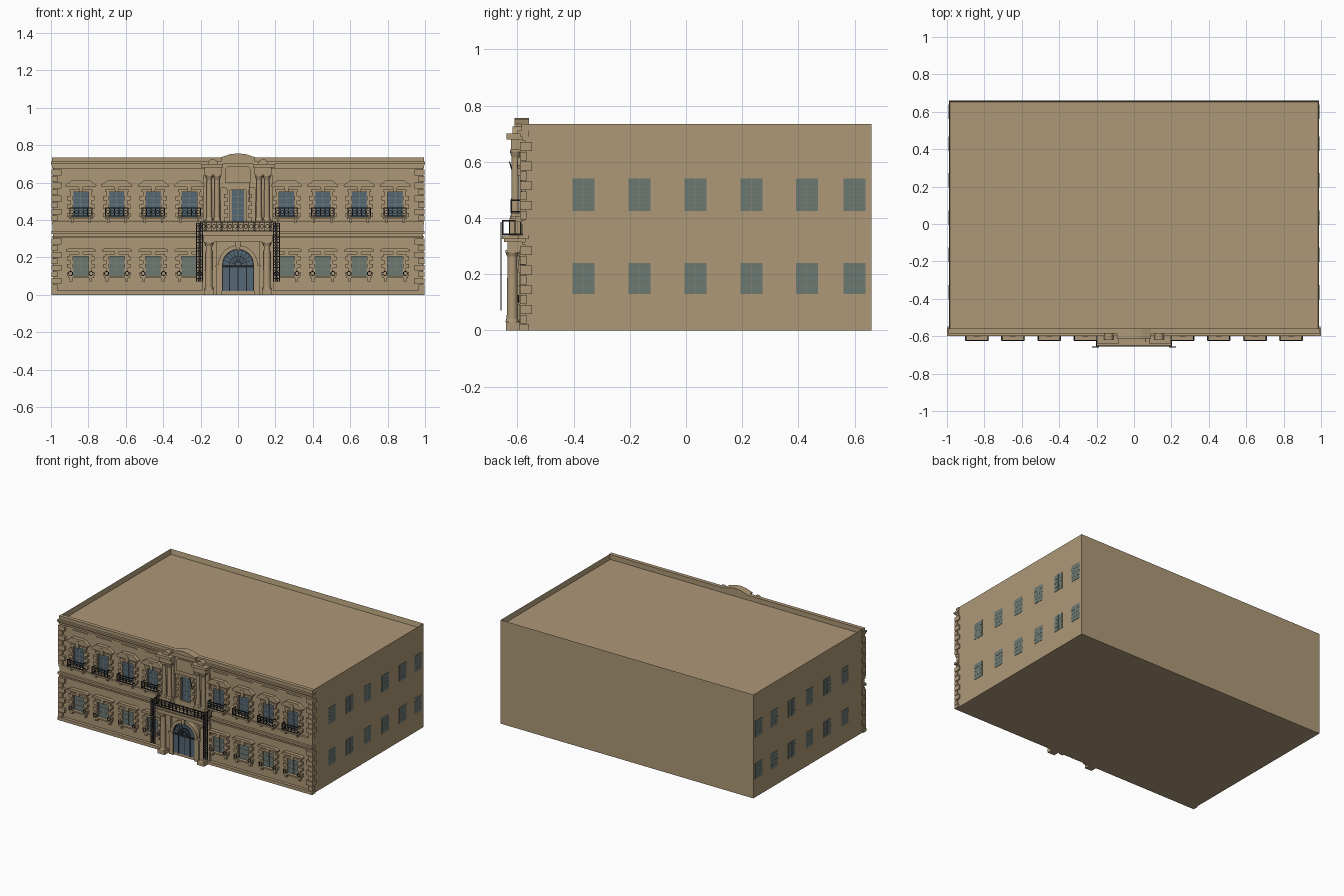
import bpy
import bmesh
from math import pi, cos, sin
from mathutils import Matrix

if "Cube" in bpy.data.objects:
    bpy.data.objects.remove(bpy.data.objects["Cube"])


def material(name, rgb):
    m = bpy.data.materials.new(name)
    m.use_nodes = True
    m.diffuse_color = (*rgb, 1)
    m.node_tree.nodes["Principled BSDF"].inputs["Base Color"].default_value = (*rgb, 1)
    return m


STONE = material("sandstone", (0.42, 0.315, 0.185))
GREEN = material("grey green glass", (0.145, 0.19, 0.17))
BLUE = material("blue glass", (0.09, 0.14, 0.18))
IRON = material("black iron", (0.018, 0.018, 0.022))
FRAME = material("window bars", (0.22, 0.22, 0.18))


class Part:
    """A named object gathered from simple solids."""

    def __init__(self, name, mat):
        self.name, self.mat, self.bm = name, mat, bmesh.new()

    def box(self, x0, x1, y0, y1, z0, z1):
        m = Matrix.Translation(((x0 + x1) / 2, (y0 + y1) / 2, (z0 + z1) / 2))
        m = m @ Matrix.Diagonal((abs(x1 - x0), abs(y1 - y0), abs(z1 - z0), 1))
        return bmesh.ops.create_cube(self.bm, size=1, matrix=m)["verts"]

    def prism(self, pts, y0, y1):
        a = [self.bm.verts.new((x, y0, z)) for x, z in pts]
        b = [self.bm.verts.new((x, y1, z)) for x, z in pts]
        self.bm.faces.new(a)
        self.bm.faces.new(b[::-1])
        for i in range(len(pts)):
            j = (i + 1) % len(pts)
            self.bm.faces.new((a[j], a[i], b[i], b[j]))

    def arc(self, cx, cz, r0, r1, y0, y1, a0=0, a1=2 * pi, n=10):
        for i in range(n):
            t, u = (a0 + (a1 - a0) * k / n for k in (i, i + 1))
            self.prism([(cx + r * cos(w), cz + r * sin(w))
                        for r, w in ((r0, t), (r1, t), (r1, u), (r0, u))], y0, y1)

    def turned(self, x, y, z0, z1, r0, r1, seg=16):
        m = Matrix.Translation((x, y, (z0 + z1) / 2))
        vs = bmesh.ops.create_cone(self.bm, cap_ends=True, segments=seg, radius1=r0,
                                   radius2=r1, depth=z1 - z0, matrix=m)["verts"]
        for f in {f for v in vs for f in v.link_faces}:
            f.smooth = len(f.verts) == 4

    def done(self):
        bmesh.ops.recalc_face_normals(self.bm, faces=self.bm.faces)
        me = bpy.data.meshes.new(self.name)
        self.bm.to_mesh(me)
        self.bm.free()
        me.materials.append(self.mat)
        ob = bpy.data.objects.new(self.name, me)
        bpy.context.collection.objects.link(ob)


WALL = -0.573
SIDES = (-1, 1)

# Main block with sunken roof
body = Part("main_block", STONE)
body.box(-0.99, 0.99, WALL, 0.66, 0, 0.735)
body.bm.faces.ensure_lookup_table()
top = max(body.bm.faces, key=lambda f: f.calc_center_median().z)
bmesh.ops.inset_region(body.bm, faces=[top], thickness=0.01)
bmesh.ops.translate(body.bm, verts=top.verts, vec=(0, 0, -0.035))
body.done()

# Plinth, string courses and cornice
bands = Part("facade_mouldings", STONE)
for z0, z1, d in ((0, 0.022, 0.022), (0.305, 0.315, 0.01), (0.325, 0.34, 0.024),
                  (0.34, 0.375, 0.008), (0.375, 0.392, 0.014), (0.675, 0.69, 0.01),
                  (0.69, 0.7, 0.018), (0.7, 0.712, 0.027), (0.712, 0.735, 0.012)):
    bands.box(-0.99 - d / 3, 0.99 + d / 3, WALL - d, WALL + 0.015, z0, z1)
bands.done()

# Alternating corner stones
quoins = Part("corner_quoins", STONE)
for base, count in ((0.024, 8), (0.394, 8)):
    for i in range(count):
        w = 0.045 if i % 2 else 0.025
        z = base + i * 0.035
        for s in SIDES:
            quoins.box(s * (0.99 - w), s * 0.998, WALL - 0.018, WALL - 0.02 + w, z, z + 0.031)
quoins.done()

# Side windows
side = Part("side_windows", GREEN)
bars = Part("side_window_bars", FRAME)
for s in SIDES:
    for y in (-0.364, -0.165, 0.034, 0.233, 0.43, 0.6):
        for z0, z1 in ((0.13, 0.24), (0.425, 0.54)):
            side.box(s * 0.985, s * 0.992, y - 0.039, y + 0.039, z0, z1)
            bars.box(s * 0.985, s * 0.993, y - 0.001, y + 0.001, z0, z1)
            for k in (1, 2, 3):
                z = z0 + (z1 - z0) * k / 4
                bars.box(s * 0.985, s * 0.993, y - 0.039, y + 0.039, z - 0.001, z + 0.001)
side.done()
bars.done()

# Front windows, surrounds, pediments and iron balconies
glass = Part("front_window_glass", GREEN)
blue = Part("upper_window_glass", BLUE)
mull = Part("front_window_bars", FRAME)
trim = Part("window_surrounds", STONE)
iron = Part("window_ironwork", IRON)


def surround(x, z0, z1):
    for s in SIDES:
        trim.box(x + s * 0.042, x + s * 0.056, WALL - 0.013, WALL, z0, z1)
        n = round((z1 - z0) / 0.022)
        for i in range(0, n, 2):
            z = z0 + (z1 - z0) * i / n
            trim.box(x + s * 0.042, x + s * 0.074, WALL - 0.018, WALL, z, z + 0.022)
    trim.box(x - 0.062, x + 0.062, WALL - 0.016, WALL, z1, z1 + 0.014)


def panes(pane, x, w, z0, z1, rows):
    pane.box(x - w, x + w, WALL - 0.003, WALL + 0.003, z0, z1)
    for t in (-1, -0.04, 0.92):
        mull.box(x + t * w, x + (t + 0.08) * w, WALL - 0.006, WALL, z0, z1)
    for k in range(1, rows):
        z = z0 + (z1 - z0) * k / rows
        mull.box(x - w, x + w, WALL - 0.005, WALL, z - 0.0015, z + 0.0015)


def railing(part, x0, x1, y, z0, z1, n):
    for z in (z0, z1 - 0.005):
        part.box(x0, x1, y - 0.003, y + 0.003, z, z + 0.005)
    step = (x1 - x0) / n
    for i in range(n + 1):
        x = x0 + i * step
        part.box(x - 0.002, x + 0.002, y - 0.002, y + 0.002, z0, z1)
        if i < n:
            r = min(step, z1 - z0) * 0.42
            part.arc(x + step / 2, (z0 + z1) / 2, r - 0.003, r, y - 0.0015, y + 0.0015, n=8)


for x in [s * v for s in SIDES for v in (0.26, 0.453, 0.648, 0.84)]:
    # Ground floor
    panes(glass, x, 0.043, 0.1, 0.205, 3)
    surround(x, 0.1, 0.205)
    trim.box(x - 0.068, x + 0.068, WALL - 0.025, WALL, 0.09, 0.1)
    trim.prism([(x - 0.08, 0.232), (x + 0.08, 0.232), (x + 0.08, 0.24), (x + 0.06, 0.25),
                (x - 0.06, 0.25), (x - 0.08, 0.24)], WALL - 0.025, WALL)
    trim.prism([(x - 0.008, 0.205), (x + 0.008, 0.205), (x + 0.013, 0.234),
                (x - 0.013, 0.234)], WALL - 0.023, WALL)
    for s in SIDES:
        iron.arc(x + s * 0.055, 0.114, 0.009, 0.013, WALL - 0.027, WALL - 0.022)
        trim.box(x + s * 0.045, x + s * 0.06, WALL - 0.018, WALL, 0.07, 0.09)
    # Upper floor
    panes(blue, x, 0.043, 0.415, 0.55, 4)
    surround(x, 0.415, 0.55)
    trim.prism([(x - 0.08, 0.576), (x + 0.08, 0.576), (x + 0.084, 0.586), (x + 0.045, 0.615),
                (x - 0.045, 0.615), (x - 0.084, 0.586)], WALL - 0.026, WALL)
    trim.prism([(x - 0.009, 0.55), (x + 0.009, 0.55), (x + 0.015, 0.6), (x - 0.015, 0.6)],
               WALL - 0.029, WALL)
    trim.box(x - 0.064, x + 0.064, WALL - 0.05, WALL, 0.405, 0.416)
    for s in SIDES:
        trim.box(x + s * 0.04, x + s * 0.052, WALL - 0.035, WALL, 0.385, 0.405)
        iron.box(x + s * 0.056, x + s * 0.06, WALL - 0.05, WALL, 0.46, 0.465)
        iron.box(x + s * 0.056, x + s * 0.06, WALL - 0.05, WALL, 0.42, 0.424)
    railing(iron, x - 0.06, x + 0.06, WALL - 0.049, 0.418, 0.466, 5)
    # Small vents under the cornice
    trim.box(x - 0.06, x + 0.06, WALL - 0.006, WALL, 0.655, 0.66)

# Central upper window
panes(blue, 0, 0.036, 0.392, 0.56, 5)
surround(0, 0.392, 0.56)

# Entrance: arched door
door = Part("arched_door", BLUE)
R, SPRING = 0.085, 0.16
outline = [(R * cos(pi * i / 20), SPRING + R * sin(pi * i / 20)) for i in range(21)]
door.prism(outline + [(-R, 0.02), (R, 0.02)], WALL - 0.026, WALL)
door.done()
grille = Part("door_grille", IRON)
FACE = WALL - 0.026
grille.arc(0, SPRING, R - 0.006, R, FACE - 0.004, FACE, 0, pi, 20)
grille.arc(0, SPRING, 0.045, 0.048, FACE - 0.004, FACE, 0, pi, 14)
grille.arc(0, SPRING, 0.014, 0.02, FACE - 0.004, FACE, 0, pi, 8)
for i in range(1, 10):
    a = pi * i / 10
    dx, dz = -sin(a) * 0.0015, cos(a) * 0.0015
    grille.prism([(r * cos(a) + k * dx, SPRING + r * sin(a) + k * dz)
                  for r, k in ((0.015, -1), (R, -1), (R, 1), (0.015, 1))], FACE - 0.004, FACE)
grille.box(-R, R, FACE - 0.005, FACE, SPRING - 0.014, SPRING)
for x in (-0.083, -0.045, 0, 0.045, 0.083):
    grille.box(x - 0.002, x + 0.002, FACE - 0.004, FACE, 0.02, SPRING)
grille.done()

# Entrance: piers, arch stones, columns and entablature
porch = Part("entrance_porch", STONE)
porch.arc(0, SPRING, R, R + 0.02, WALL - 0.036, WALL, 0, pi, 15)
porch.prism([(-0.01, 0.24), (0.01, 0.24), (0.016, 0.287), (-0.016, 0.287)], WALL - 0.046, WALL)
for s in SIDES:
    porch.box(s * R, s * 0.115, WALL - 0.033, WALL, 0, SPRING)
    porch.box(s * 0.083, s * 0.12, WALL - 0.04, WALL, SPRING - 0.012, SPRING)
    porch.box(s * 0.115, s * 0.19, WALL - 0.02, WALL, 0, 0.285)
    x, y = s * 0.155, WALL - 0.045
    porch.box(x - 0.027, x + 0.027, y - 0.022, WALL, 0, 0.03)
    porch.turned(x, y, 0.03, 0.04, 0.025, 0.022)
    porch.turned(x, y, 0.04, 0.262, 0.02, 0.017)
    porch.turned(x, y, 0.262, 0.276, 0.018, 0.024)
    porch.box(x - 0.026, x + 0.026, y - 0.024, WALL, 0.276, 0.286)
for w, d, z0, z1 in ((0.185, 0.063, 0.286, 0.315), (0.195, 0.074, 0.315, 0.326),
                     (0.203, 0.082, 0.326, 0.338)):
    porch.box(-w, w, WALL - d, WALL, z0, z1)
porch.done()

# Upper frontispiece: paired columns, panel, entablature and pediment
crown = Part("upper_frontispiece", STONE)
crown.box(-0.1, 0.1, WALL - 0.012, WALL, 0.57, 0.7)
crown.prism([(-0.07, 0.6), (0.07, 0.6), (0.07, 0.67), (0.055, 0.685), (-0.055, 0.685),
             (-0.07, 0.67)], WALL - 0.022, WALL)
for s in SIDES:
    crown.box(s * 0.09, s * 0.185, WALL - 0.014, WALL, 0.338, 0.64)
    crown.box(s * 0.09, s * 0.178, WALL - 0.055, WALL, 0.338, 0.4)
    for x in (s * 0.112, s * 0.154):
        y = WALL - 0.034
        crown.turned(x, y, 0.4, 0.412, 0.02, 0.017)
        crown.turned(x, y, 0.412, 0.615, 0.0155, 0.013)
        crown.turned(x, y, 0.615, 0.635, 0.013, 0.02)
        crown.box(x - 0.02, x + 0.02, y - 0.02, WALL, 0.635, 0.644)
    crown.box(s * 0.085, s * 0.18, WALL - 0.05, WALL, 0.644, 0.68)
    crown.box(s * 0.08, s * 0.198, WALL - 0.066, WALL, 0.68, 0.7)
    crown.arc(s * 0.135, 0.7, 0, 0.026, WALL - 0.045, WALL, 0, pi, 8)
crown.box(-0.09, 0.09, WALL - 0.03, WALL + 0.015, 0.7, 0.728)
crown.prism([(-0.092, 0.726), (0.092, 0.726), (0.092, 0.735), (0.04, 0.752), (0, 0.756),
             (-0.04, 0.752), (-0.092, 0.735)], WALL - 0.038, WALL + 0.015)
crown.done()

# Main balcony railing, hanging iron panels and flagpole
rail = Part("main_balcony_railing", IRON)
railing(rail, -0.2, 0.2, -0.652, 0.34, 0.392, 14)
for s in SIDES:
    for z in (0.34, 0.387):
        rail.box(s * 0.198, s * 0.202, -0.652, WALL, z, z + 0.005)
    for y in (-0.63, -0.61, -0.59):
        rail.box(s * 0.198, s * 0.202, y, y + 0.004, 0.34, 0.39)
rail.done()
panels = Part("hanging_iron_panels", IRON)
for s in SIDES:
    x = s * 0.205
    for e in (-0.019, 0.013):
        panels.box(x + e, x + e + 0.006, -0.66, -0.656, 0.07, 0.385)
    for i in range(22):
        z = 0.07 + i * 0.0148
        panels.box(x - 0.019, x + 0.019, -0.66, -0.656, z, z + 0.004)
        if i < 21:
            panels.arc(x, z + 0.0094, 0.002, 0.0075, -0.659, -0.657, n=6)
panels.done()
pole = Part("flagpole", IRON)
for v in pole.box(0.058, 0.062, -0.6, -0.596, 0.5, 0.6):
    v.co.y -= (v.co.z - 0.5) * 0.3
pole.done()

for p in (glass, blue, mull, trim, iron):
    p.done()
